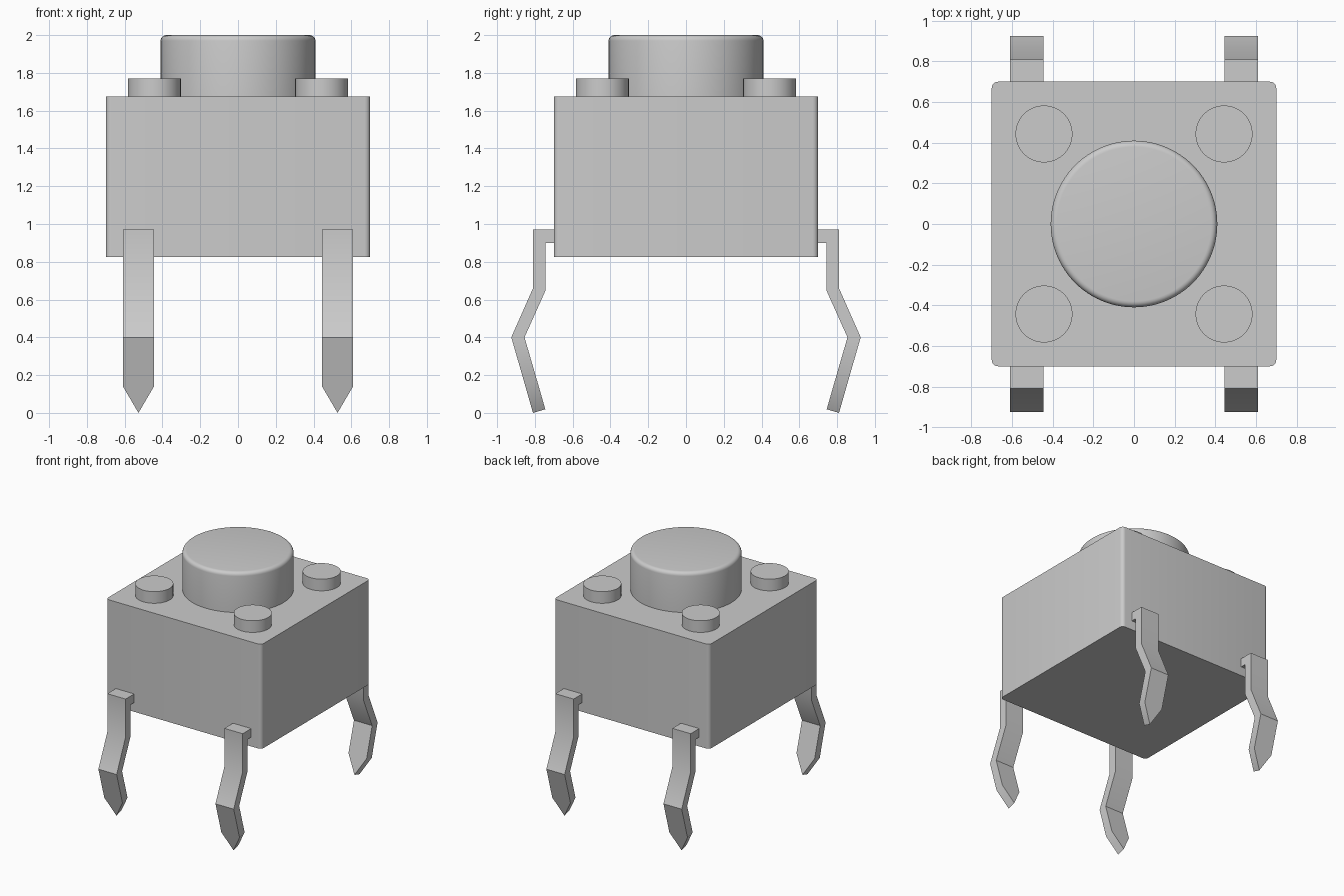
import bpy, bmesh, math
from mathutils import Vector

cube = bpy.data.objects.get("Cube")
if cube:
    bpy.data.objects.remove(cube, do_unlink=True)

grey = bpy.data.materials.new("plain grey")
grey.use_nodes = True
colour = (0.6, 0.6, 0.6, 1)
grey.diffuse_color = colour
grey.node_tree.nodes["Principled BSDF"].inputs["Base Color"].default_value = colour


def finish(name, bm):
    """Turn a bmesh into a shaded, coloured object."""
    bmesh.ops.recalc_face_normals(bm, faces=bm.faces)
    mesh = bpy.data.meshes.new(name)
    bm.to_mesh(mesh)
    bm.free()
    mesh.materials.append(grey)
    obj = bpy.data.objects.new(name, mesh)
    bpy.context.collection.objects.link(obj)
    bpy.ops.object.select_all(action='DESELECT')
    obj.select_set(True)
    bpy.context.view_layer.objects.active = obj
    bpy.ops.object.shade_smooth_by_angle(angle=math.radians(30))
    return obj


def cylinder(name, radius, bottom, top, x=0, y=0, sides=64, rounding=0):
    bm = bmesh.new()
    bmesh.ops.create_cone(bm, cap_ends=True, segments=sides, radius1=radius,
                          radius2=radius, depth=top - bottom)
    bmesh.ops.translate(bm, vec=(x, y, (top + bottom) / 2), verts=bm.verts)
    if rounding:
        rim = [e for e in bm.edges if all(v.co.z > top - 0.001 for v in e.verts)]
        bmesh.ops.bevel(bm, geom=rim, offset=rounding, segments=5,
                        profile=0.5, affect='EDGES')
    return finish(name, bm)


# Housing: a box with rounded upright edges
bm = bmesh.new()
bmesh.ops.create_cube(bm, size=1)
bmesh.ops.scale(bm, vec=(1.4, 1.4, 0.85), verts=bm.verts)
bmesh.ops.translate(bm, vec=(0, 0, 1.25), verts=bm.verts)
uprights = [e for e in bm.edges if abs(e.verts[0].co.z - e.verts[1].co.z) > 0.5]
bmesh.ops.bevel(bm, geom=uprights, offset=0.03, segments=5, profile=0.5, affect='EDGES')
finish("housing", bm)

# Round push button and the four corner pegs
cylinder("button", 0.41, 1.675, 2.0, sides=96, rounding=0.03)
for side, x in (("left", 0.443), ("right", -0.443)):
    for end, y in (("front", -0.443), ("back", 0.443)):
        cylinder(f"{end}_{side}_peg", 0.14, 1.675, 1.77, x, y)

# Bent strip leg: outer and inner (distance out, height) at each bend
BENDS = [((0.69, 0.97), (0.69, 0.90)),
         ((0.81, 0.97), (0.745, 0.90)),
         ((0.81, 0.66), (0.745, 0.645)),
         ((0.925, 0.40), (0.855, 0.40)),
         ((0.85, 0.14), (0.785, 0.159)),
         ((0.81, 0.0), (0.745, 0.019))]


def leg(name, sx, sy):
    bm = bmesh.new()
    rings = []
    for i, (outer, inner) in enumerate(BENDS):
        half = 0 if i == len(BENDS) - 1 else 0.082
        rings.append([bm.verts.new((sx * (0.527 + w), sy * d, z))
                      for w, (d, z) in ((-half, outer), (half, outer),
                                        (half, inner), (-half, inner))])
    for a, b in zip(rings, rings[1:]):
        for k in range(4):
            n = (k + 1) % 4
            bm.faces.new((a[k], a[n], b[n], b[k]))
    bm.faces.new(rings[0])
    # Close the pointed tip
    bmesh.ops.remove_doubles(bm, verts=bm.verts, dist=0.0001)
    return finish(name, bm)


for side, sx in (("left", 1), ("right", -1)):
    for end, sy in (("front", -1), ("back", 1)):
        leg(f"{end}_{side}_leg", sx, sy)
